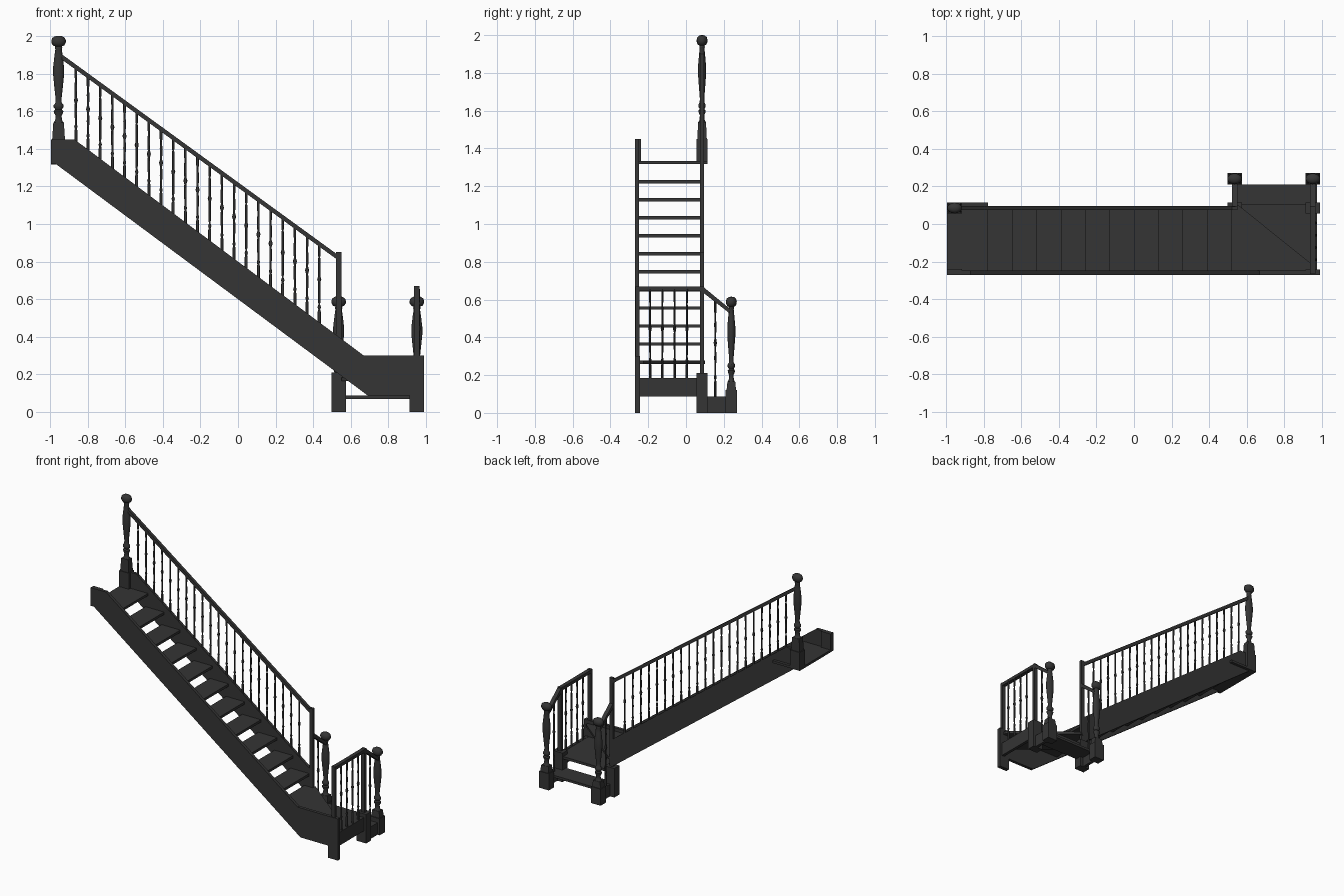
import bpy, bmesh, math
from mathutils import Vector

if "Cube" in bpy.data.objects:
    bpy.data.objects.remove(bpy.data.objects["Cube"])

mat = bpy.data.materials.new("charcoal")
mat.diffuse_color = (0.035, 0.035, 0.035, 1)
mat.use_nodes = True
mat.node_tree.nodes["Principled BSDF"].inputs["Base Color"].default_value = mat.diffuse_color


def finish(name, bm, smooth=False):
    bmesh.ops.recalc_face_normals(bm, faces=bm.faces)
    me = bpy.data.meshes.new(name)
    bm.to_mesh(me)
    bm.free()
    me.materials.append(mat)
    ob = bpy.data.objects.new(name, me)
    bpy.context.collection.objects.link(ob)
    if smooth:
        bpy.context.view_layer.objects.active = ob
        ob.select_set(True)
        bpy.ops.object.shade_smooth_by_angle(angle=math.radians(40))
        ob.select_set(False)
    return ob


def prism(name, pts, offset):
    """Extrude a closed 3D outline by an offset vector."""
    bm = bmesh.new()
    f = bm.faces.new([bm.verts.new(p) for p in pts])
    r = bmesh.ops.extrude_face_region(bm, geom=[f])
    bmesh.ops.translate(bm, vec=offset,
                        verts=[v for v in r["geom"] if isinstance(v, bmesh.types.BMVert)])
    return finish(name, bm)


def box(name, x0, x1, y0, y1, z0, z1):
    return prism(name, [(x0, y0, z0), (x1, y0, z0), (x1, y1, z0), (x0, y1, z0)], (0, 0, z1 - z0))


def slab(name, outline, top, t=0.018):
    return prism(name, [(x, y, top - t) for x, y in outline], (0, 0, t))


def lathe(name, x, y, prof, segs, ys=0.74):
    """Stack rings of (radius, z), squashed in y as the whole model is."""
    bm = bmesh.new()
    rings = [[bm.verts.new((x + r * math.cos(2 * math.pi * i / segs),
                            y + ys * r * math.sin(2 * math.pi * i / segs), z))
              for i in range(segs)] for r, z in prof]
    for a, b in zip(rings, rings[1:]):
        for i in range(segs):
            j = (i + 1) % segs
            bm.faces.new((a[i], a[j], b[j], b[i]))
    bm.faces.new(rings[0])
    bm.faces.new(rings[-1])
    return finish(name, bm, True)


# ---- turned newel: square block, square taper, turned shaft and flat ball
SHAFT = [(.026, 0), (.018, .012), (.016, .035), (.024, .05), (.026, .06), (.017, .068),
         (.026, .08), (.026, .092), (.017, .102), (.016, .125), (.023, .19), (.029, .25),
         (.029, .29), (.022, .35), (.017, .385), (.02, .393), (.017, .4),
         (.03, .405), (.038, .418), (.039, .43), (.034, .444), (.02, .453), (.004, .455)]


def newel(name, x, y, z0, zb, zs, ztop):
    box(name + "_block", x - .039, x + .039, y - .03, y + .03, z0, zb)
    bm = bmesh.new()
    lo, hi = ([bm.verts.new((x + sx * a, y + sy * a * .74, z)) for sx, sy in
               ((-1, -1), (1, -1), (1, 1), (-1, 1))] for a, z in ((.034, zb), (.028, zs)))
    for i in range(4):
        j = (i + 1) % 4
        bm.faces.new((lo[i], lo[j], hi[j], hi[i]))
    bm.faces.new(lo)
    bm.faces.new(hi)
    finish(name + "_taper", bm)
    k = (ztop - zs) / .455
    lathe(name + "_shaft", x, y, [(r, zs + h * k) for r, h in SHAFT], 16)


newel("top_newel", -.954, .085, 1.325, 1.45, 1.54, 2.0)
XM, XR = .535, .951
for side, x in (("left", XM), ("right", XR)):
    newel("bottom_newel_" + side, x, .24, 0, .12, .165, .615)


# ---- balusters: thin square-ish spindle with beads
def baluster(x, y, z0, z1):
    h = z1 - z0
    prof = [(.008, 0), (.008, .16), (.005, .18), (.009, .21), (.005, .24), (.007, .4),
            (.006, .52), (.011, .56), (.006, .6), (.007, .75), (.005, .84), (.007, .87), (.007, 1)]
    lathe("baluster", x, y, [(r, z0 + f * h) for r, f in prof], 8, .8)


def top_line(x):      # upper edge of the main stringers
    return 1.45 - .747 * (x + .87)


def rail_z(x):        # centre line of the main handrail
    return 1.898 - .7265 * (x + .95)


# ---- main stringers
prism("front_stringer", [(x, -.27, z) for x, z in
      ((-.993, 1.32), (-.97, 1.32), (.69, .088), (.985, .088), (.985, .302),
       (.667, .302), (-.87, 1.45), (-.993, 1.45))], (0, .022, 0))
prism("back_stringer", [(x, .075, z) for x, z in
      ((-.95, 1.32), (.535, .203), (.535, top_line(.535)), (-.87, 1.45), (-.95, 1.45))], (0, .02, 0))
box("top_wall_post", -.993, -.915, -.27, -.238, 1.318, 1.45)
box("corner_wall_post", .912, .99, -.27, -.243, 0, .302)

# ---- straight treads (open risers), landing and winders
RISE, GO = .0955, .1294
for k in range(3, 13):
    x = .519 - GO * (k - 3)
    box("tread", x - GO - .02, x, -.25, .08, .078 + RISE * (k - 0) - .009, .087 + RISE * k)
box("landing", -.993, -.775, -.25, .115, 1.317, 1.334)
slab("upper_winder", [(.48, -.25), (.96, -.25), (.96, -.225), (.555, .1), (.48, .08)], .278)
slab("lower_winder", [(.55, .105), (.958, .105), (.958, -.25), (.9, -.25), (.55, .04)], .183)
box("bottom_step", .545, .958, .07, .21, .07, .087)

# ---- low side stringers round the winders and bottom step
box("winder_stringer", .953, .974, -.25, .06, .088, .185)
for x in (XM + .005, .963):
    box("step_stringer", x - .01, x + .01, .11, .215, 0, .087)

# ---- plain posts
for side, x, z1 in (("mid_post", XM, .85), ("corner_post", XR, .67)):
    box(side + "_block", x - .039, x + .039, .055, .113, 0, .21)
    box(side, x - .014, x + .014, .074, .094, .21, z1)
box("wall_corner_post", XR - .014, XR + .014, -.267, -.247, .302, .67)

# ---- handrails
prism("main_handrail", [(-.95, .074, rail_z(-.95) - .014), (.54, .074, rail_z(.54) - .014),
                        (.54, .074, rail_z(.54) + .014), (-.95, .074, rail_z(-.95) + .014)], (0, .022, 0))
box("side_handrail", XR - .014, XR + .014, -.267, .09, .646, .668)
for x in (XM, XR):
    prism("short_handrail", [(x - .014, .08, .645), (x - .014, .24, .52),
                             (x - .014, .24, .545), (x - .014, .09, .668), (x - .014, .08, .668)], (.028, 0, 0))
    baluster(x, .155, .08, .6)

# ---- rows of balusters
for i in range(21):
    x = -.862 + .0647 * i
    baluster(x, .085, top_line(x) - .01, rail_z(x))
for i in range(4):
    baluster(XR + .01, -.19 + .065 * i, .18, .655)
